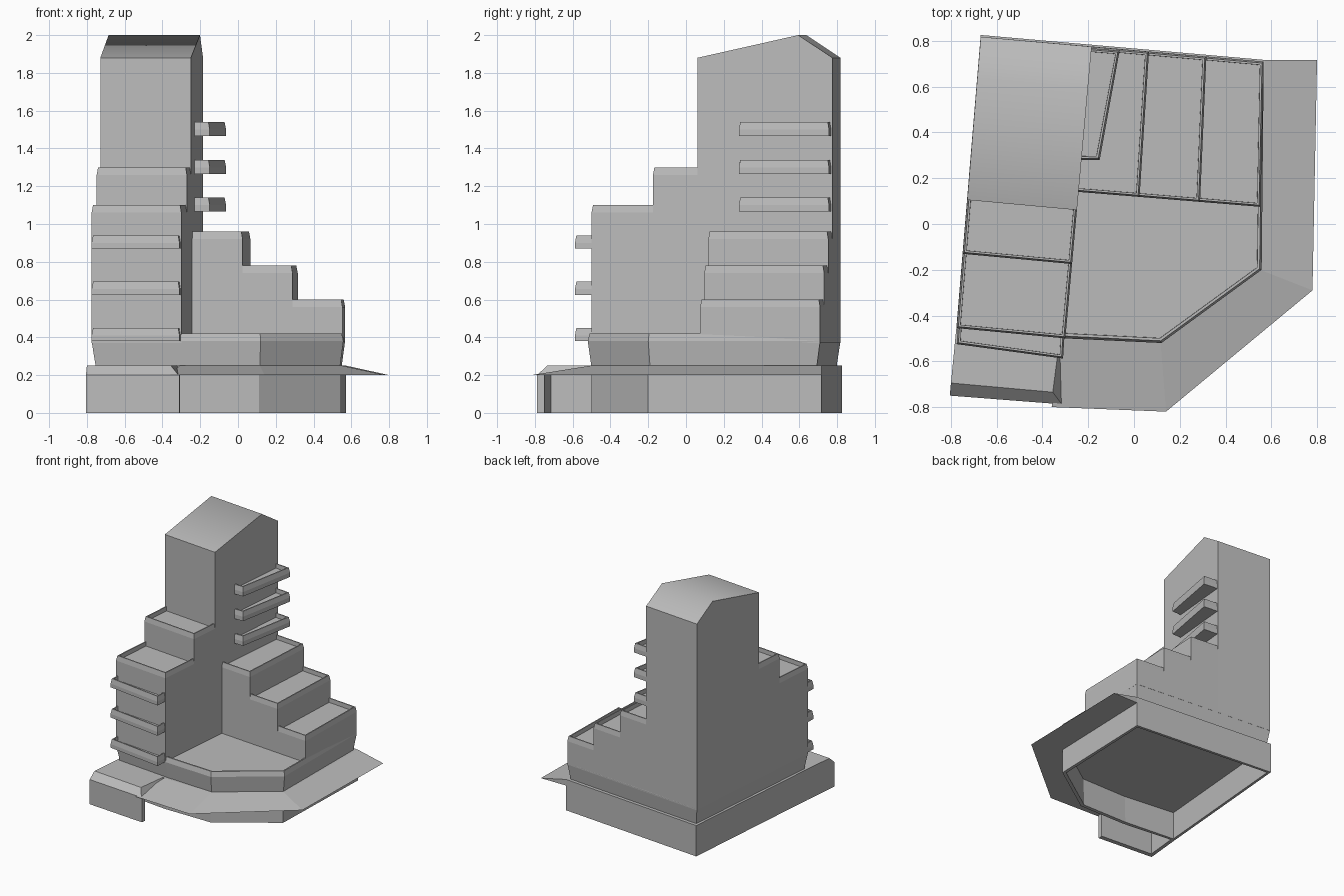
import bpy
import bmesh
from mathutils import Vector

cube = bpy.data.objects.get("Cube")
if cube:
    bpy.data.objects.remove(cube)

concrete = bpy.data.materials.new("light_grey_concrete")
concrete.use_nodes = True
GREY = (0.5, 0.5, 0.5, 1)
concrete.diffuse_color = GREY
concrete.node_tree.nodes["Principled BSDF"].inputs["Base Color"].default_value = GREY


def finish(name, bm):
    bmesh.ops.recalc_face_normals(bm, faces=bm.faces)
    mesh = bpy.data.meshes.new(name)
    bm.to_mesh(mesh)
    bm.free()
    mesh.materials.append(concrete)
    obj = bpy.data.objects.new(name, mesh)
    bpy.context.scene.collection.objects.link(obj)
    return obj


def loft(loop_a, loop_b, cap_a=True):
    """Solid between two matching loops; returns the mesh and its far cap."""
    bm = bmesh.new()
    a = [bm.verts.new(p) for p in loop_a]
    b = [bm.verts.new(p) for p in loop_b]
    n = len(a)
    for i in range(n):
        j = (i + 1) % n
        bm.faces.new((a[i], a[j], b[j], b[i]))
    if cap_a:
        bm.faces.new(a[::-1])
    cap = bm.faces.new(b)
    bmesh.ops.recalc_face_normals(bm, faces=bm.faces)
    return bm, cap


def at(points, z):
    return [(p[0], p[1], z) for p in points]


def prism(name, points, z0, z1, top=None, cap=True):
    return finish(name, loft(at(points, z0), at(top or points, z1), cap)[0])


def terrace(name, points, z0, z1, bottom=None, rise=0.04):
    """Block whose roof is a sunken floor behind a leaning parapet."""
    bm, cap = loft(at(bottom or points, z0), at(points, z1))
    for inset, depth in ((0.01, rise), (0.012, 0), (0.001, 0.005 - rise)):
        bmesh.ops.inset_individual(bm, faces=[cap], thickness=inset, depth=depth)
    return finish(name, bm)


def lerp(a, b, t):
    return Vector(a).lerp(Vector(b), t) if 0 <= t <= 1 else Vector(a) + (Vector(b) - Vector(a)) * t


# Main plan lines, shared by several parts
left_front, left_back = (-0.775, -0.455), (-0.67, 0.818)
right_front, right_back = (-0.3, -0.5), (-0.185, 0.775)
step_front, step_end = (-0.24, 0.14), (0.553, 0.075)
back_end = (0.567, 0.71)


def wing_slice(t0, t1):
    return [lerp(left_front, left_back, t0), lerp(right_front, right_back, t0),
            lerp(right_front, right_back, t1), lerp(left_front, left_back, t1)]


def step_slice(s0, s1):
    return [lerp(step_front, step_end, s0), lerp(step_front, step_end, s1),
            lerp(right_back, back_end, s1), lerp(right_back, back_end, s0)]


# Ground floor: hollow shell, open underneath
base_plan = [(-0.776, -0.45), (-0.31, -0.5), (0.11, -0.5), (0.545, -0.2),
             (0.572, 0.717), (-0.67, 0.826)]
base = prism("ground_floor", base_plan, 0, 0.25, cap=False)
shell = base.modifiers.new("walls", "SOLIDIFY")
shell.thickness = 0.03
shell.offset = -1

# Flared first floor with the courtyard terrace on top
podium = [left_front, right_front, (0.12, -0.52), (0.558, -0.2), back_end, left_back]
centre = (-0.05, 0.12)
terrace("podium", podium, 0.245, 0.38, [lerp(centre, p, 0.97) for p in podium])

# Sloping canopy wrapping the front, cut corner and side
inner = [(-0.31, -0.49), (0.11, -0.49), (0.535, -0.2), (0.565, 0.717)]
rim = [(0.8, 0.717), (0.78, -0.29), (0.14, -0.82), (-0.36, -0.8)]
edge_in = [(0.572, 0.717), (0.55, -0.2), (0.115, -0.505), (-0.31, -0.505)]
prism("canopy", inner + rim, 0.2, 0.25, inner + edge_in)

# Entrance porch: bevelled roof on a thin L-shaped wall
prism("porch_roof",
      [(-0.805, -0.75), (-0.315, -0.788), (-0.318, -0.48), (-0.775, -0.44)], 0.2, 0.25,
      [(-0.8, -0.695), (-0.355, -0.735), (-0.322, -0.48), (-0.775, -0.44)])
prism("porch_wall",
      [(-0.776, -0.45), (-0.805, -0.75), (-0.31, -0.788), (-0.308, -0.75),
       (-0.772, -0.715), (-0.746, -0.45)], 0, 0.2)

# Stepped wing in front of the tower
terrace("wing_lower", wing_slice(0, 0.3), 0.37, 1.06)
terrace("wing_upper", wing_slice(0.255, 0.49), 0.37, 1.26)

# Tower with an uneven gabled roof
profile = [(0.44, 0.37), (1, 0.37), (1, 1.88), (0.858, 2), (0.44, 1.88)]
bm, _ = loft([(*lerp(left_front, left_back, t), z) for t, z in profile],
             [(*lerp(right_front, right_back, t), z) for t, z in profile])
for face in bm.faces:
    face.smooth = face.normal.z > 0.3
finish("tower", bm)

# Side wing descending in three terraces
for i, top in enumerate((0.92, 0.74, 0.56)):
    terrace(f"side_terrace_{i + 1}", step_slice(i / 3 - 0.045, (i + 1) / 3), 0.37, top)

# Balconies on the tower side and the wing front
side_plan = [(-0.27, 0.28), (-0.15, 0.28), (-0.063, 0.757), (-0.23, 0.772)]
front_plan = [(-0.775, -0.525), (-0.31, -0.588), (-0.302, -0.46), (-0.768, -0.42)]
for i in range(3):
    z = 1.065 + 0.2 * i
    terrace(f"tower_balcony_{i + 1}", side_plan, z, z + 0.035)
    z = 0.38 + 0.245 * i
    terrace(f"wing_balcony_{i + 1}", front_plan, z, z + 0.03)
